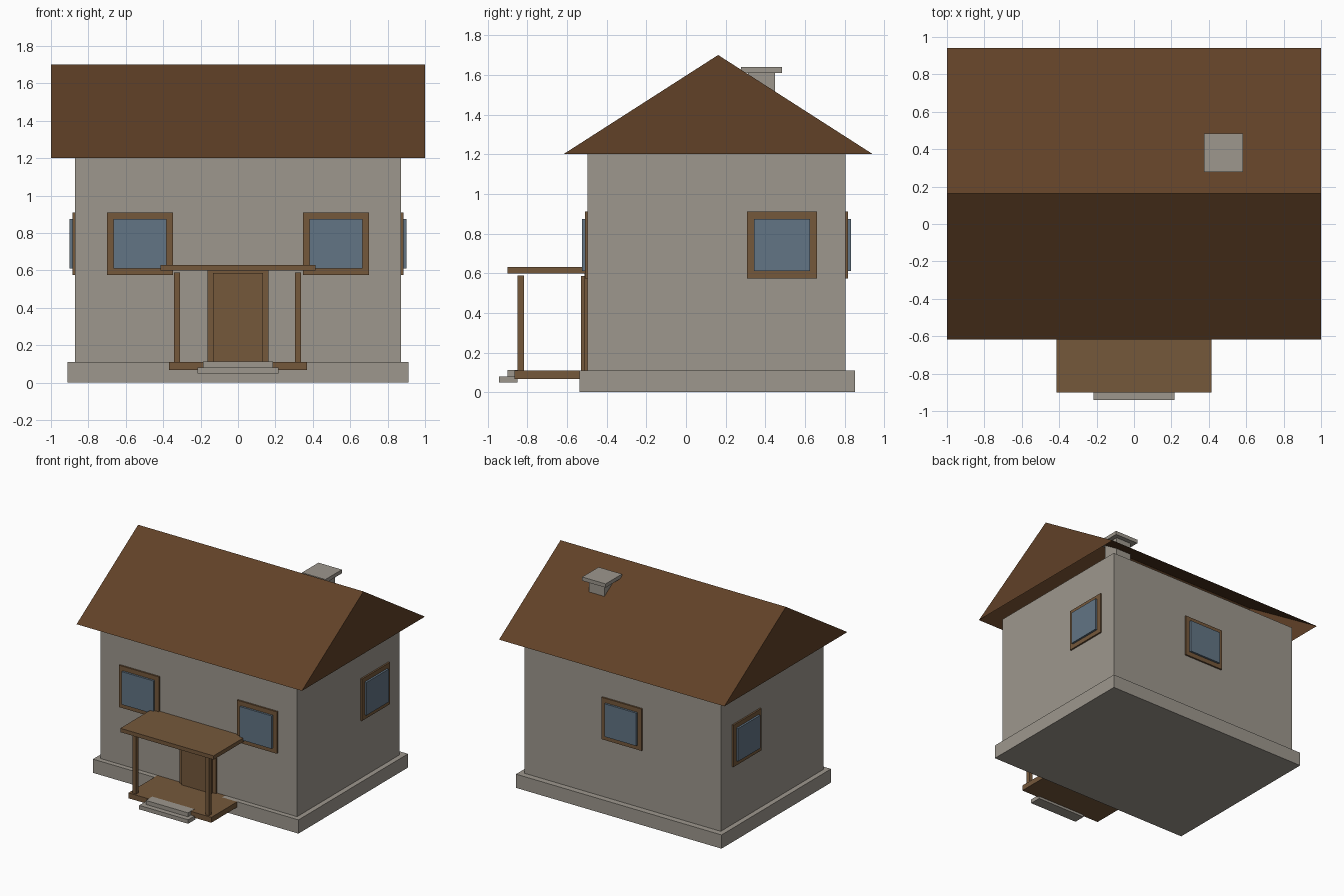
import bpy
import bmesh
from mathutils import Matrix

if "Cube" in bpy.data.objects:
    bpy.data.objects.remove(bpy.data.objects["Cube"])


def material(name, rgb):
    """Flat material from sRGB 0-255 values."""
    m = bpy.data.materials.new(name)
    lin = [((c / 255 + 0.055) / 1.055) ** 2.4 for c in rgb]
    m.diffuse_color = (*lin, 1.0)
    m.use_nodes = True
    m.node_tree.nodes["Principled BSDF"].inputs["Base Color"].default_value = m.diffuse_color
    return m


STONE = material("warm grey stone", (157, 151, 141))
ROOF = material("dark brown roof", (97, 65, 39))
WOOD = material("brown wood", (117, 88, 59))
GLASS = material("blue grey glass", (98, 117, 133))


def add_mesh(name, bm, mat):
    bmesh.ops.recalc_face_normals(bm, faces=bm.faces)
    me = bpy.data.meshes.new(name)
    bm.to_mesh(me)
    bm.free()
    me.materials.append(mat)
    ob = bpy.data.objects.new(name, me)
    bpy.context.collection.objects.link(ob)
    return ob


def box(name, x, y, z, mat):
    """Box from (min, max) ranges on each axis."""
    bm = bmesh.new()
    size = [r[1] - r[0] for r in (x, y, z)]
    mid = [(r[0] + r[1]) / 2 for r in (x, y, z)]
    bmesh.ops.create_cube(bm, size=1, matrix=Matrix.Translation(mid) @ Matrix.Diagonal((*size, 1)))
    return add_mesh(name, bm, mat)


WX, WY0, WY1 = 0.872, -0.496, 0.804   # wall extents

# Foundation and walls
box("foundation", (-0.912, 0.912), (-0.536, 0.852), (0, 0.11), STONE)
box("walls", (-WX, WX), (WY0, WY1), (0.11, 1.2), STONE)

# Gable roof shell, open underneath
bm = bmesh.new()
ends = [[bm.verts.new((x, y, z)) for y, z in ((-0.618, 1.2), (0.162, 1.7), (0.942, 1.2))]
        for x in (-1, 1)]
a, b = ends
bm.faces.new(a)
bm.faces.new(b[::-1])
for i in (0, 1):
    bm.faces.new((a[i], b[i], b[i + 1], a[i + 1]))
add_mesh("roof", bm, ROOF)

# Chimney with cap
CX, CY = 0.478, 0.381
box("chimney", (CX - 0.068, CX + 0.068), (CY - 0.068, CY + 0.068), (1.3, 1.61), STONE)
box("chimney_cap", (CX - 0.104, CX + 0.104), (CY - 0.104, CY + 0.104), (1.61, 1.64), STONE)


def window(name, wall, c):
    """Frame and raised pane on a wall; c is the centre along that wall."""
    for part, half, z, out, mat in (("frame", 0.177, (0.574, 0.91), 0.013, WOOD),
                                    ("pane", 0.141, (0.61, 0.874), 0.029, GLASS)):
        along = (c - half, c + half)
        x, y = {"front": (along, (WY0 - out, WY0)),
                "back": (along, (WY1, WY1 + out)),
                "left": ((-WX - out, -WX), along),
                "right": ((WX, WX + out), along)}[wall]
        box(f"{name}_{part}", x, y, z, mat)


window("front_left_window", "front", -0.524)
window("front_right_window", "front", 0.524)
window("back_window", "back", 0.0)
window("left_window", "left", 0.484)
window("right_window", "right", 0.484)

# Door
box("door_frame", (-0.163, 0.163), (WY0 - 0.015, WY0), (0.11, 0.618), WOOD)
box("door_panel", (-0.133, 0.133), (WY0 - 0.033, WY0), (0.11, 0.587), WOOD)

# Porch deck, posts and canopy
box("porch_deck", (-0.368, 0.368), (-0.864, WY0), (0.067, 0.11), WOOD)
for name, cx in (("left_post", -0.325), ("right_post", 0.322)):
    box(name, (cx - 0.016, cx + 0.016), (-0.849, -0.817), (0.11, 0.588), WOOD)
box("porch_canopy", (-0.414, 0.414), (-0.901, WY0), (0.599, 0.63), WOOD)

# Steps
box("upper_step", (-0.187, 0.187), (-0.901, -0.82), (0.08, 0.112), STONE)
box("lower_step", (-0.217, 0.217), (-0.942, -0.849), (0.048, 0.08), STONE)
